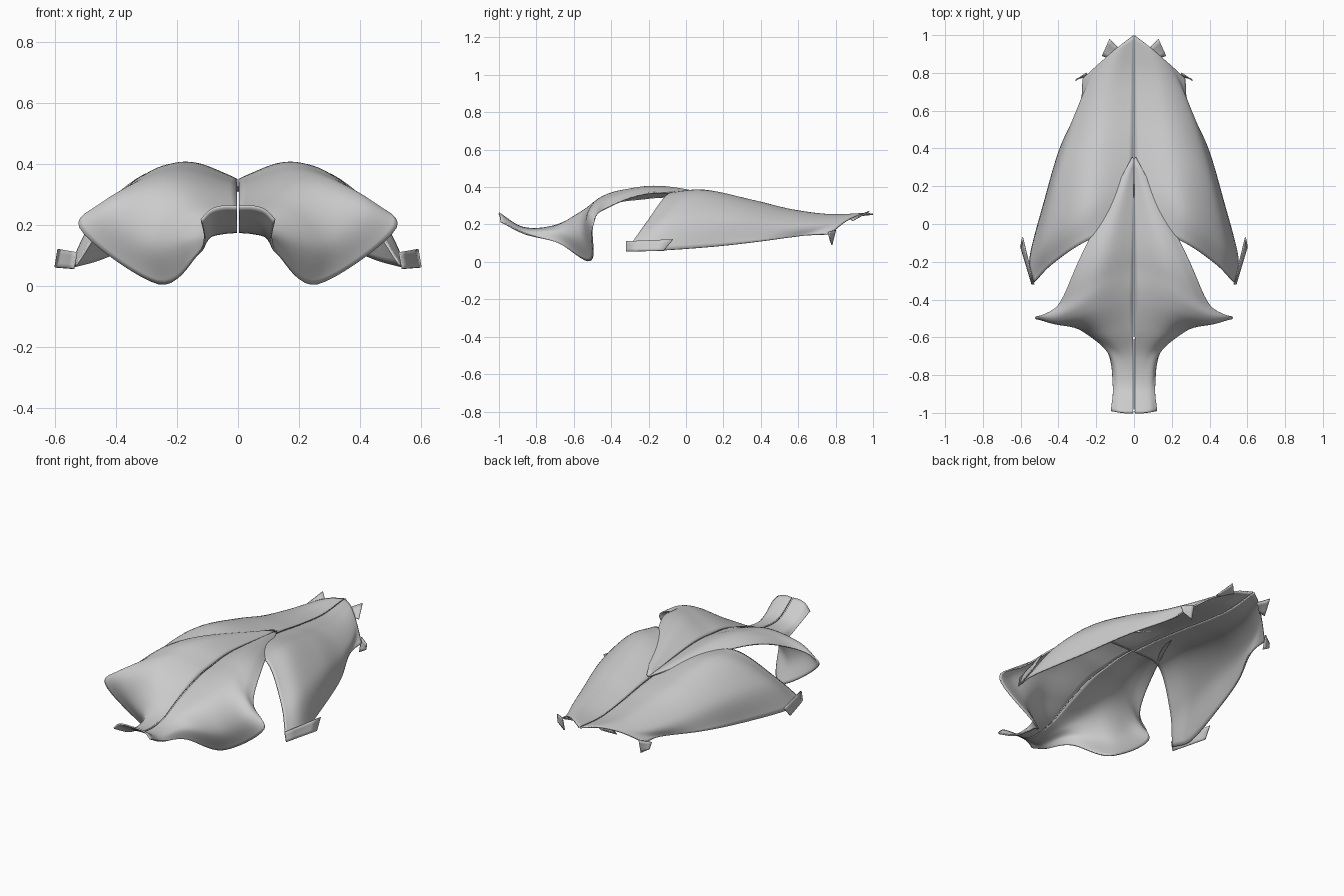
import bpy, bmesh
from mathutils import Vector

if "Cube" in bpy.data.objects:
    bpy.data.objects.remove(bpy.data.objects["Cube"])


def spline(pts, n):
    # Catmull-Rom samples through the points
    p = [Vector(q) for q in pts]
    p = [2 * p[0] - p[1]] + p + [2 * p[-1] - p[-2]]
    out = []
    for i in range(1, len(p) - 2):
        a, b, c, d = p[i - 1:i + 3]
        for k in range(n):
            t = k / n
            out.append(0.5 * (2 * b + (c - a) * t + (2 * a - 5 * b + 4 * c - d) * t * t
                              + (3 * b - a - 3 * c + d) * t ** 3))
    return out + [p[-2]]


# height of the spine along y, shared by both muscles
SPINE = [(-1, .26), (-.88, .185), (-.77, .165), (-.5, .28), (-.35, .325),
         (-.1, .35), (.3, .315), (.75, .245), (1, .265)]


def spine(y, drop=0):
    for (y0, z0), (y1, z1) in zip(SPINE, SPINE[1:]):
        if y <= y1:
            return (0, y, z0 + (z1 - z0) * (y - y0) / (y1 - y0) - drop)


def sheet(name, rows, n=8, thick=0.008):
    # smooth sheet through a coarse net, thickened and mirrored
    across = [spline(r, n) for r in rows]
    cols = [spline(c, n) for c in zip(*across)]
    bm = bmesh.new()
    grid = [[bm.verts.new((max(v.x, 0.004), v.y, v.z)) for v in c] for c in cols]
    for a, b in zip(grid, grid[1:]):
        for i in range(len(a) - 1):
            bm.faces.new((a[i], b[i], b[i + 1], a[i + 1]))
    bmesh.ops.remove_doubles(bm, verts=bm.verts, dist=0.0005)
    bmesh.ops.recalc_face_normals(bm, faces=bm.faces)
    me = bpy.data.meshes.new(name)
    bm.to_mesh(me)
    bm.free()
    ob = bpy.data.objects.new(name, me)
    bpy.context.collection.objects.link(ob)
    s = ob.modifiers.new("thickness", 'SOLIDIFY')
    s.thickness, s.offset = thick, 0
    ob.modifiers.new("mirror", 'MIRROR').use_mirror_merge = False
    bpy.context.view_layer.objects.active = ob
    ob.select_set(True)
    bpy.ops.object.shade_smooth_by_angle(angle=0.7)
    ob.select_set(False)


# upper back muscle: each rib runs spine, ridge, outer, free edge
upper = [
    (-1, (.05, -1, .26), (.09, -.995, .247), (.12, -.99, .215)),
    (-.87, (.045, -.87, .18), (.085, -.865, .17), (.11, -.86, .15)),
    (-.71, (.07, -.7, .185), (.125, -.69, .16), (.135, -.68, .1)),
    (-.55, (.17, -.575, .25), (.28, -.56, .14), (.26, -.51, .006)),
    (-.38, (.22, -.45, .345), (.4, -.515, .27), (.52, -.5, .19)),
    (-.25, (.18, -.31, .385), (.31, -.39, .35), (.4, -.43, .285)),
    (-.05, (.12, -.09, .395), (.2, -.12, .395), (.27, -.15, .37)),
    (.35, (.004, .35, .312), (.008, .35, .313), (.012, .35, .314)),
]
sheet("upper_back_muscle", [[spine(y), *r] for y, *r in upper])

# broad lower back muscle: fans from the arm tendon to spine and hip
broad = [
    (0, (.25, -.09, .365), (.43, -.21, .21), (.53, -.31, .07)),
    (.2, (.25, .09, .38), (.45, -.06, .245), (.55, -.18, .06)),
    (.42, (.22, .35, .325), (.4, .23, .24), (.47, .13, .08)),
    (.6, (.18, .56, .275), (.32, .5, .21), (.39, .4, .11)),
    (.8, (.14, .76, .25), (.25, .71, .2), (.285, .63, .14)),
    (1, (.08, .94, .255), (.17, .86, .22), (.27, .77, .15)),
]
sheet("broad_back_muscle", [[spine(y, .01), *r] for y, *r in broad])

# ragged tendon tabs at the arm and hip edges
sheet("arm_tendon", [[(.53, -.32, .11), (.54, -.32, .055)],
                     [(.59, -.07, .12), (.6, -.12, .06)]], 4, 0.006)
sheet("hip_tab_outer", [[(.25, .8, .17), (.31, .76, .16)],
                        [(.25, .78, .09), (.3, .77, .12)]], 4, 0.006)
sheet("hip_tab_inner", [[(.08, .93, .25), (.14, .88, .23)],
                        [(.13, .98, .27), (.17, .89, .22)]], 4, 0.006)
